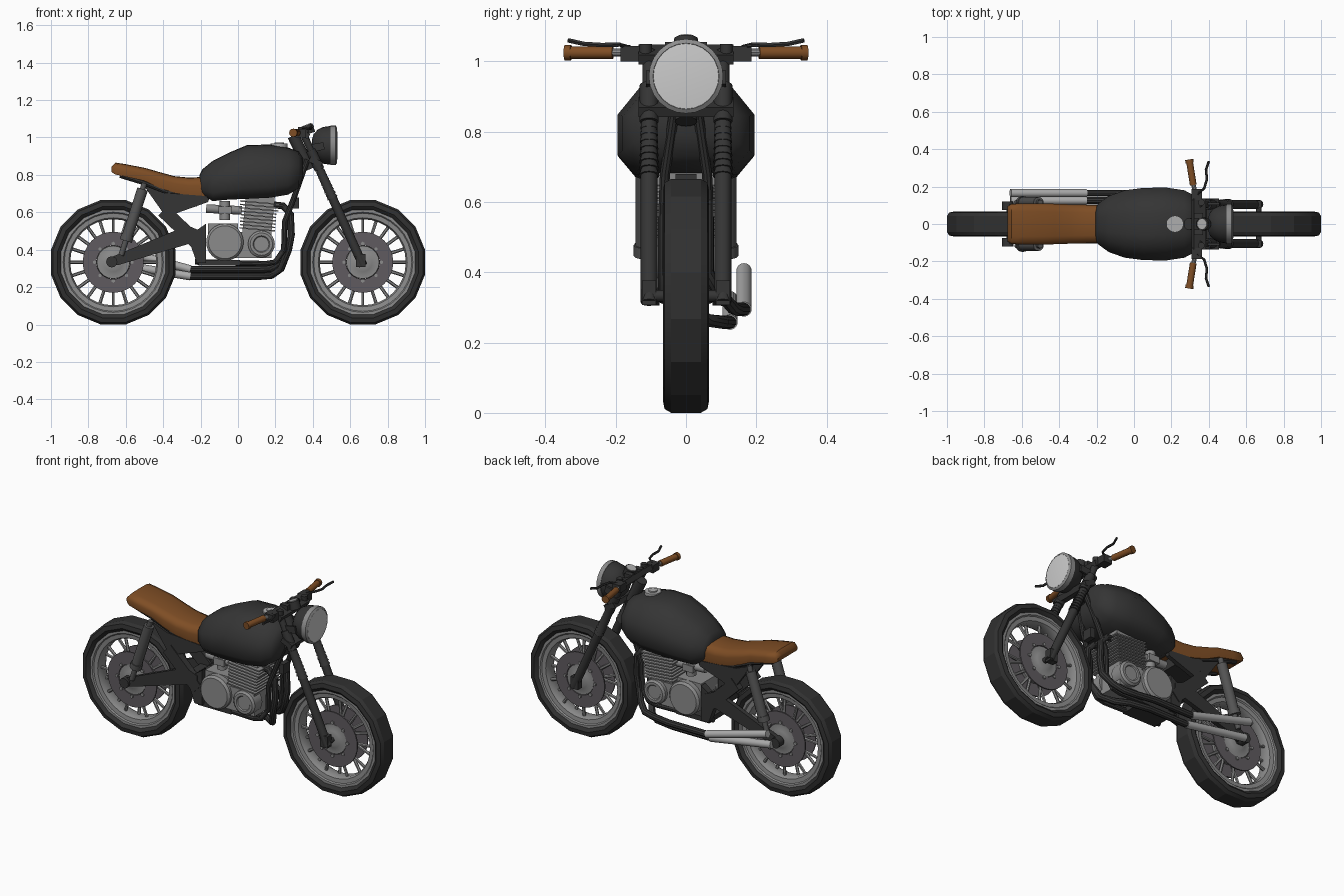
import bpy, bmesh, math
from mathutils import Vector as V, Matrix

if "Cube" in bpy.data.objects:
    bpy.data.objects.remove(bpy.data.objects["Cube"])

def material(name, c):
    m = bpy.data.materials.new(name)
    m.diffuse_color = (*c, 1)
    m.use_nodes = True
    m.node_tree.nodes["Principled BSDF"].inputs["Base Color"].default_value = m.diffuse_color
    return m

BLACK = material("black_paint", (.035, .035, .035))
RUBBER = material("tyre_rubber", (.03, .03, .03))
METAL = material("engine_metal", (.26, .26, .26))
STEEL = material("polished_steel", (.42, .42, .42))
DISC = material("disc_grey", (.115, .105, .115))
SHOCK = material("shock_grey", (.09, .09, .09))
LENS = material("lens", (.6, .6, .6))
BROWN = material("brown_leather", (.21, .075, .018))

class Part:
    """Collects shapes in one mesh object."""
    def __init__(self, name, mat):
        self.name, self.mat, self.bm = name, mat, bmesh.new()

    def cyl(self, p, q, r, r2=None, n=12):
        p, q = V(p), V(q)
        d = q - p
        m = Matrix.Translation((p + q) / 2) @ d.to_track_quat('Z', 'Y').to_matrix().to_4x4()
        bmesh.ops.create_cone(self.bm, cap_ends=True, segments=n, radius1=r,
                              radius2=r if r2 is None else r2, depth=d.length, matrix=m)

    def beam(self, p, q, wy, wz):
        p, q = V(p), V(q)
        x = (q - p).normalized()
        y = (V((0, 1, 0)) - x * x.y).normalized()
        rot = Matrix((x, y, x.cross(y))).transposed().to_4x4()
        bmesh.ops.create_cube(self.bm, size=1, matrix=Matrix.Translation((p + q) / 2) @ rot
                              @ Matrix.Diagonal(((q - p).length, wy, wz, 1)))

    def box(self, c, s):
        bmesh.ops.create_cube(self.bm, size=1, matrix=Matrix.Translation(c) @ Matrix.Diagonal((*s, 1)))

    def loft(self, rings, caps=True, loop=False):
        vs = [[self.bm.verts.new(p) for p in r] for r in rings]
        n = len(vs[0])
        for a, b in zip(vs, vs[1:] + (vs[:1] if loop else [])):
            for i in range(n):
                self.bm.faces.new((a[i], a[(i + 1) % n], b[(i + 1) % n], b[i]))
        if caps and not loop:
            self.bm.faces.new(vs[0])
            self.bm.faces.new(vs[-1])

    def lathe(self, prof, c, axis='Y', n=32, phase=0, loop=False):
        rings = []
        for ax, r in prof:
            ring = []
            for i in range(n):
                a = 2 * math.pi * (i + phase) / n
                u, w = r * math.cos(a), r * math.sin(a)
                ring.append(V(c) + (V((u, ax, w)) if axis == 'Y' else V((ax, u, w))))
            rings.append(ring)
        self.loft(rings, True, loop)

    def tube(self, pts, r, n=10):
        pts = [V(p) for p in pts]
        rings = []
        for i, p in enumerate(pts):
            d = (pts[min(i + 1, len(pts) - 1)] - pts[max(i - 1, 0)]).normalized()
            side = d.cross(V((0, 1, 0)) if abs(d.y) < .8 else V((0, 0, 1))).normalized()
            up = d.cross(side)
            rings.append([p + r * (side * math.cos(2 * math.pi * k / n) + up * math.sin(2 * math.pi * k / n))
                          for k in range(n)])
        self.loft(rings)

    def done(self, angle=35):
        bmesh.ops.recalc_face_normals(self.bm, faces=self.bm.faces[:])
        me = bpy.data.meshes.new(self.name)
        self.bm.to_mesh(me)
        me.materials.append(self.mat)
        ob = bpy.data.objects.new(self.name, me)
        bpy.context.collection.objects.link(ob)
        if angle:
            me.shade_smooth()
            me.set_sharp_from_angle(angle=math.radians(angle))

def mirror(prof):
    return prof + [(-a, r) for a, r in reversed(prof)]

# wheels
R = 1 / math.cos(math.pi / 16)
for nm, x in (("front", .667), ("rear", -.667)):
    c = (x, 0, .333)
    t = Part(nm + "_tyre", RUBBER)
    t.lathe(mirror([(.04, .277), (.054, .288), (.066, .303), (.061, .322 * R), (.042, .333 * R)]),
            c, n=16, phase=.5, loop=True)
    t.done(20)
    t = Part(nm + "_rim", METAL)
    t.lathe(mirror([(.05, .287), (.05, .268), (.043, .262), (.04, .238), (.025, .23)]), c, loop=True)
    t.done()
    t = Part(nm + "_spokes", METAL)
    for i in range(20):
        a = 2 * math.pi * i / 20
        d = V((math.cos(a), 0, math.sin(a)))
        y = .03 if i % 2 else -.03
        t.cyl(V(c) + d * .07 + V((0, y, 0)), V(c) + d * .24 + V((0, y * .4, 0)), .009, n=6)
    t.done()
    t = Part(nm + "_brake_discs", DISC)
    for s in (-1, 1):
        t.lathe([(s * .045, .09), (s * .045, .163), (s * .053, .163), (s * .053, .09)], c, loop=True)
    t.done()
    t = Part(nm + "_hub", METAL)
    t.lathe(mirror([(.06, .035), (.056, .05), (.05, .07), (.05, .088), (.03, .09), (.025, .05)]), c, n=20)
    for s in (-1, 1):
        for i in range(8):
            a = math.pi * i / 4
            t.cyl((x + .1 * math.cos(a), s * .05, .333 + .1 * math.sin(a)),
                  (x + .1 * math.cos(a), s * .06, .333 + .1 * math.sin(a)), .01, n=6)
    t.done()
    t = Part(nm + "_axle", BLACK)
    t.cyl((x, -.115, .333), (x, .115, .333), .016)
    t.done()

# front fork with gaiters and clamps
B, T = V((.66, 0, .335)), V((.345, 0, 1.03))
fork = Part("front_fork", BLACK)
for s in (-1, 1):
    def f(t):
        return B.lerp(T, t) + V((0, s * .105, 0))
    fork.cyl(f(-.03), f(.5), .024)
    fork.cyl(f(.5), f(1), .019)
    for i in range(8):
        fork.cyl(f(.49 + i * .027), f(.517 + i * .027), .03 - i * .0008, .023)
    fork.cyl(f(.71), f(.86), .027)
    fork.box(f(.01), (.05, .04, .07))
for t in (.77, .985):
    p = B.lerp(T, t)
    fork.beam(p + V((-.035, 0, .015)), p + V((.03, 0, -.015)), .27, .03)
fork.cyl(B.lerp(T, .74) - V((.045, 0, .02)), T - V((.05, 0, .02)), .032)
fork.done()

# headlight
HC = (0, 0, .958)
h = Part("headlight_bowl", BLACK)
h.lathe([(.395, .03), (.405, .06), (.425, .083), (.455, .098), (.497, .104)], HC, 'X', 24)
for s in (-1, 1):
    h.beam((.37, s * .108, .94), (.46, s * .108, .955), .012, .04)
h.done()
h = Part("headlight_ring", METAL)
h.lathe([(.495, .106), (.522, .106), (.529, .094), (.515, .09)], HC, 'X', 24)
h.done()
h = Part("headlight_lens", LENS)
h.lathe([(.52, .093), (.529, .093), (.532, .06), (.533, .01)], HC, 'X', 24)
h.done()

# handlebar, grips, levers
bar, ctl, grip = Part("handlebar", METAL), Part("levers_and_switches", BLACK), Part("grips", BROWN)
bar.tube([(.315, -.22, 1.025), (.34, -.12, 1.025), (.345, 0, 1.025), (.34, .12, 1.025), (.315, .22, 1.025)], .012)
for s in (-1, 1):
    ctl.box((.335, s * .157, 1.022), (.055, .06, .045))
    ctl.box((.345, s * .045, 1.03), (.05, .03, .05))
    ctl.cyl((.36, s * .115, 1.0), (.36, s * .115, 1.05), .018)
    ctl.tube([(.34, s * .16, 1.04), (.375, s * .19, 1.048), (.39, s * .24, 1.047),
              (.385, s * .29, 1.05), (.4, s * .335, 1.06)], .007, 6)
    grip.cyl((.317, s * .208, 1.025), (.297, s * .333, 1.025), .018)
    grip.cyl((.298, s * .327, 1.025), (.295, s * .345, 1.025), .022)
bar.done(), ctl.done(), grip.done()
g = Part("gauge_body", BLACK)
g.cyl((.38, 0, 1.02), (.365, 0, 1.065), .034, n=16)
g.done()
g = Part("gauge_dial", STEEL)
g.cyl((.366, 0, 1.063), (.364, 0, 1.068), .027, n=16)
g.done()

# fuel tank: x, top, bottom, half width
def stations(part, rows, half):
    rings = []
    for x, top, bot, w in rows:
        pts = half + [(-a, b) for a, b in reversed(half) if a]
        rings.append([(x, a * w, bot + b * (top - bot)) for a, b in pts])
    part.loft(rings)

tank = Part("fuel_tank", BLACK)
stations(tank, [(-.205, .80, .72, .085), (-.19, .83, .69, .11), (-.135, .875, .66, .15), (-.05, .918, .668, .18),
                (.05, .96, .672, .193), (.17, .962, .678, .195), (.27, .945, .695, .18),
                (.325, .925, .73, .15), (.347, .89, .79, .095)],
         [(0, 1), (.3, .99), (.62, .92), (1, .6), (1, .2), (.75, 0), (0, 0)])
tank.done(50)
cap = Part("tank_cap", STEEL)
cap.cyl((.22, 0, .945), (.22, 0, .967), .045, n=20)
cap.cyl((.22, 0, .967), (.22, 0, .974), .025, n=12)
cap.done()

# seat
seat = Part("seat", BROWN)
stations(seat, [(-.676, .845, .815, .095), (-.655, .866, .802, .107), (-.6, .857, .79, .11), (-.5, .838, .768, .11),
                (-.42, .815, .73, .108), (-.34, .793, .705, .105), (-.26, .785, .69, .103), (-.175, .79, .688, .1)],
         [(0, 1), (.6, .98), (.9, .85), (1, .55), (.95, 0), (0, 0)])
seat.done(50)

# frame, side panels and swingarm
fr, sw = Part("frame", BLACK), Part("swingarm", BLACK)
fr.tube([(.33, 0, .9), (.2, 0, .76), (-.15, 0, .70)], .03)
fr.box((-.1, 0, .33), (.22, .16, .03))
fr.box((-.3, 0, .66), (.16, .14, .06))
fr.box((.31, 0, .65), (.03, .06, .06))
for s in (-1, 1):
    fr.tube([(.37, s * .03, .88), (.3, s * .06, .68), (.25, s * .065, .55), (.245, s * .065, .4),
             (.2, s * .065, .335), (.15, s * .065, .325), (-.23, s * .065, .335)], .015)
    fr.tube([(-.63, s * .08, .80), (-.5, s * .08, .76), (-.38, s * .08, .71), (-.1, s * .08, .69), (.3, s * .05, .78)], .016)
    side = [(-.505, .745), (-.4, .705), (-.15, .685), (-.16, .655), (-.385, .575)]
    fr.loft([[(x, s * y, z) for x, z in side] for y in (.075, .1)])
    fr.beam((-.4, s * .085, .61), (-.2, s * .085, .42), .04, .075)
    fr.loft([[(x, s * y, z) for x, z in [(-.27, .47), (-.17, .54), (-.17, .33), (-.22, .33)]] for y in (.06, .1)])
    sw.loft([[(x, s * y, z) for x, z in [(-.69, .318), (-.69, .355), (-.27, .53), (-.2, .5), (-.2, .45), (-.64, .318)]]
             for y in (.078, .105)])
    sw.cyl((-.675, s * .075, .335), (-.675, s * .12, .335), .03)
sw.cyl((-.22, -.1, .46), (-.22, .1, .46), .035)
sw.box((-.27, 0, .46), (.05, .17, .05))
fr.done(), sw.done()

# rear shocks
sh = Part("rear_shocks", SHOCK)
for s in (-1, 1):
    a, b = V((-.5, s * .115, .755)), V((-.625, s * .115, .37))
    sh.cyl(a, b, .015)
    sh.cyl(a.lerp(b, .08), a.lerp(b, .72), .029)
    sh.cyl(a.lerp(b, .72), a.lerp(b, .8), .034)
sh.done()

# engine: crankcase, covers, finned cylinders, carburettors
en = Part("engine", METAL)
en.box((.03, 0, .425), (.3, .2, .14))
en.box((-.08, 0, .5), (.16, .17, .08))
for s in (-1, 1):
    en.lathe([(s * .05, .1), (s * .115, .1), (s * .128, .088), (s * .128, .01)], (-.07, 0, .44), n=24)
    en.lathe([(s * .05, .072), (s * .12, .072), (s * .13, .06), (s * .13, .045), (s * .124, .04),
              (s * .124, .01)], (.125, 0, .43), n=20)
    en.cyl((.02, s * .05, .61), (-.17, s * .05, .62), .023)
    en.cyl((-.07, s * .05, .56), (-.07, s * .05, .66), .028)
    en.box((-.07, s * .06, .61), (.07, .05, .04))
low, high = V((.1, 0, .48)), V((.12, 0, .69))
en.beam(low, high, .19, .155)
for i in range(9):
    p = low.lerp(high, .12 + i * .085)
    en.beam(p, p + V((.0006, 0, .007)), .23, .19 if i < 6 else .21)
en.done()
hd = Part("cylinder_head", METAL)
hd.beam((.115, 0, .67), (.12, 0, .72), .16, .16)
for s in (-1, 1):
    hd.cyl((.06, s * .05, .71), (.18, s * .05, .71), .03)
hd.done()

# exhaust headers and twin mufflers, all ending on the +y side
ex, mu = Part("exhaust_headers", BLACK), Part("mufflers", STEEL)
for y0, y1, y2, z, ze in ((-.05, .0, .125, .258, .325), (.06, .1, .165, .295, .405)):
    ex.tube([(.18, y0, .64), (.24, y0, .635), (.28, y0, .59), (.285, y0, .48), (.27, y0, .4), (.23, y1, z + .04),
             (.18, (y1 + y2) / 2, z + .005), (.12, y2 - .02, z), (0, y2, z), (-.27, y2, z)], .019)
    mu.cyl((-.255, y2, z), (-.66, y2, ze), .022, n=14)
ex.done(), mu.done()
